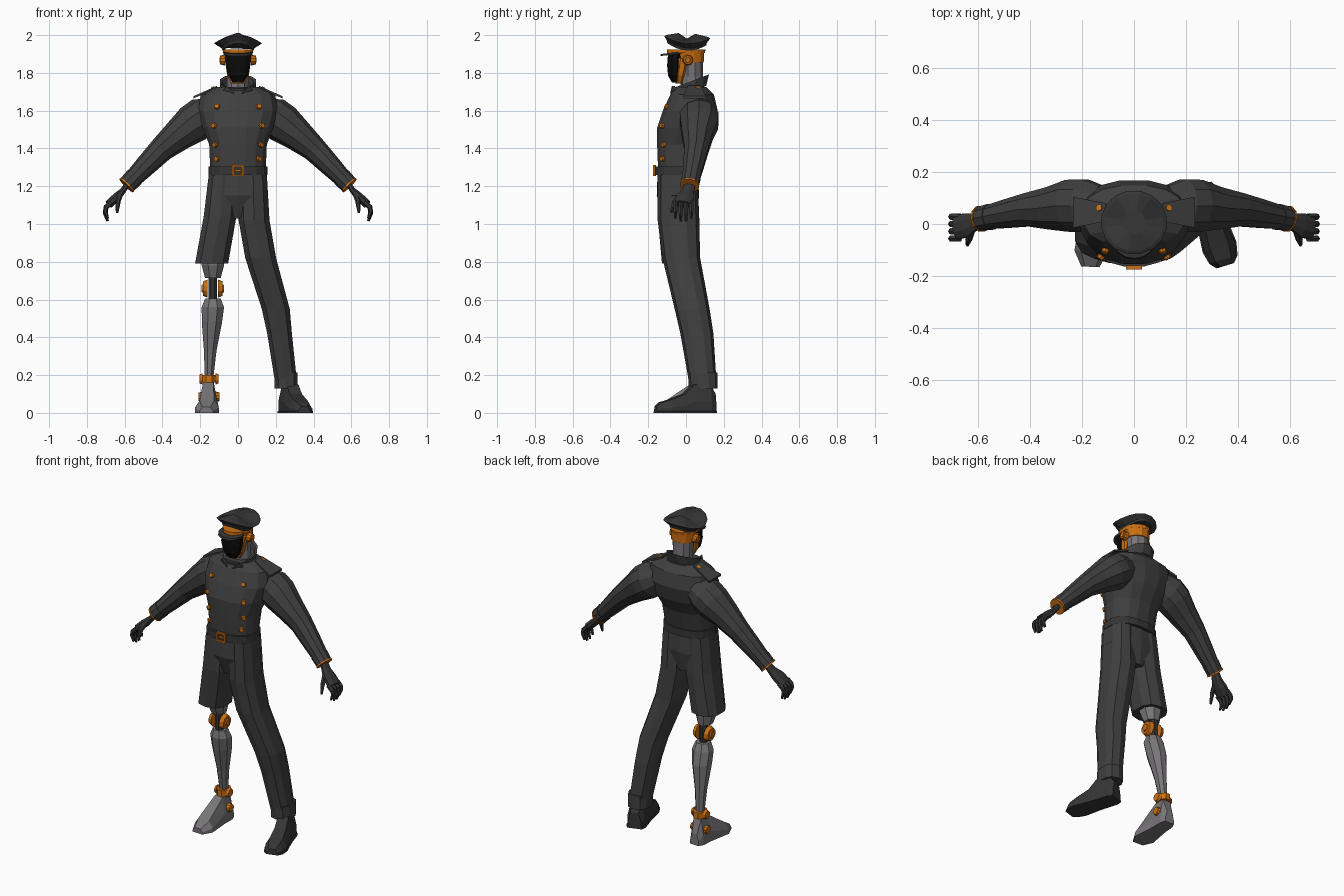
import bpy, bmesh, math
from mathutils import Vector, Matrix
from mathutils.bvhtree import BVHTree

cube = bpy.data.objects.get("Cube")
if cube:
    bpy.data.objects.remove(cube, do_unlink=True)


def material(name, red, green, blue):
    mat = bpy.data.materials.new(name)
    mat.use_nodes = True
    mat.diffuse_color = (red, green, blue, 1)
    shader = mat.node_tree.nodes["Principled BSDF"]
    shader.inputs["Base Color"].default_value = mat.diffuse_color
    return mat


CLOTH = material("charcoal cloth", .05, .05, .05)
LEATHER = material("dark leather", .036, .036, .036)
VISOR = material("black visor", .003, .003, .003)
STEEL = material("grey metal", .19, .18, .19)
ORANGE = material("orange trim", .6, .16, .006)
SIDES = (-1, 1)
SIDEWAYS = Vector((1, 0, 0))


def finish(name, bm, mat):
    bmesh.ops.recalc_face_normals(bm, faces=bm.faces)
    mesh = bpy.data.meshes.new(name)
    bm.to_mesh(mesh)
    bm.free()
    mesh.materials.append(mat)
    part = bpy.data.objects.new(name, mesh)
    bpy.context.collection.objects.link(part)
    return part


def skin(name, rings, mat):
    """Bridge rings of equal size and close both ends."""
    bm = bmesh.new()
    loops = [[bm.verts.new(point) for point in ring] for ring in rings]
    count = len(loops[0])
    for low, high in zip(loops, loops[1:]):
        for i in range(count):
            j = (i + 1) % count
            bm.faces.new((low[i], low[j], high[j], high[i]))
    bm.faces.new(loops[0])
    bm.faces.new(loops[-1])
    return finish(name, bm, mat)


def angles(sides):
    return [math.tau * (i + .5) / sides for i in range(sides)]


def stack(name, mat, *rows, x=0, lean=0, sides=12, slope=0, sag=0, box=1):
    """Level oval sections: height, half width, front, back.
    Optional fifth value shifts a section sideways."""
    def squared(value):
        return math.copysign(abs(value) ** box, value)
    rings = []
    for z, half, front, back, *shift in rows:
        middle, depth = (front + back) / 2, (back - front) / 2
        cx = x + sum(shift)
        rings.append([(cx + half * squared(math.cos(a)),
                       middle + depth * squared(math.sin(a)),
                       z + slope * depth * math.sin(a) + sag * math.sin(a) ** 2)
                      for a in angles(sides)])
    return skin(name, rings, mat)


def tube(name, mat, points, radii, flat=1, sides=8):
    """Sections square to a path; flat thins them across the path."""
    rings = []
    for i, (point, radius) in enumerate(zip(points, radii)):
        along = (points[min(i + 1, len(points) - 1)] - points[max(i - 1, 0)]).normalized()
        u = Vector((0, 1, 0))
        u = (u - along * u.dot(along)).normalized()
        v = along.cross(u) * flat
        rings.append([point + (u * math.cos(a) + v * math.sin(a)) * radius
                      for a in angles(sides)])
    return skin(name, rings, mat)


def disc(name, mat, position, axis, radius, depth, sides=10):
    bm = bmesh.new()
    turn = Vector(axis).to_track_quat('Z', 'Y').to_matrix().to_4x4()
    bmesh.ops.create_cone(bm, cap_ends=True, segments=sides, radius1=radius, radius2=radius * .8,
                          depth=depth, matrix=Matrix.Translation(position) @ turn)
    return finish(name, bm, mat)


def block(name, mat, position, size):
    bm = bmesh.new()
    place = Matrix.Translation(position) @ Matrix.Diagonal((*size, 1))
    bmesh.ops.create_cube(bm, size=1, matrix=place)
    return finish(name, bm, mat)


def foot(name, mat, heel, angle, rows):
    """Sections from heel to toe: distance, half width, height."""
    forward = Vector((math.sin(angle), -math.cos(angle), 0))
    across = Vector((math.cos(angle), math.sin(angle), 0))
    up = Vector((0, 0, 1))
    outline = ((-1, 0), (-1, .4), (-.6, 1), (.6, 1), (1, .4), (1, 0))
    skin(name, [[heel + forward * distance + across * half * a + up * height * b
                 for a, b in outline] for distance, half, height in rows], mat)


# Coat body
torso = stack("coat_body", CLOTH, (1.3, .15, -.15, .07), (1.42, .155, -.155, .1),
              (1.51, .19, -.155, .15), (1.6, .215, -.125, .17), (1.685, .2, -.085, .15),
              (1.725, .11, -.06, .11), sides=16, box=.85)
surface = BVHTree.FromPolygons([v.co for v in torso.data.vertices],
                               [list(face.vertices) for face in torso.data.polygons])

# Belt and buckle
stack("belt", LEATHER, (1.26, .16, -.165, .08), (1.305, .16, -.165, .08), sides=16, box=.85)
buckle = Vector((0, -.167, 1.283))
for side in SIDES:
    block("buckle_side", ORANGE, buckle + SIDEWAYS * .026 * side, (.01, .014, .06))
    block("buckle_bar", ORANGE, buckle + Vector((0, 0, .025)) * side, (.06, .014, .01))
block("buckle_pin", ORANGE, buckle, (.03, .01, .01))

# Collar rising towards the back, with front flaps
stack("collar", CLOTH, (1.7, .095, -.065, .11), (1.755, .1, -.075, .125),
      (1.75, .085, -.06, .11), (1.73, .08, -.05, .1), slope=.38)
for side in SIDES:
    flap = [Vector((.015 * side, -.085, 1.69)), Vector((.06 * side, -.075, 1.73)),
            Vector((.085 * side, -.055, 1.7))]
    skin("collar_flap", [flap, [corner + Vector((0, .015, 0)) for corner in flap]], CLOTH)


def button(name, start, direction, radius):
    hit, normal, *_ = surface.ray_cast(Vector(start), Vector(direction))
    disc(name, ORANGE, hit + normal * .005, normal, radius, radius, sides=8)


# Two button rows, shoulder buttons and straps
for side in SIDES:
    for x, z in ((.11, 1.62), (.125, 1.52), (.12, 1.42), (.11, 1.345)):
        button("chest_button", (x * side, -1, z), (0, 1, 0), .016)
    button("shoulder_button", (.13 * side, .06, 3), (0, 0, -1), .014)
    skin("shoulder_strap", [[(x * side, .045 + half * a, z + .012 * b)
                             for a, b in ((-1, 0), (1, 0), (1, 1), (-1, 1))]
                            for x, z, half in ((.11, 1.72, .035), (.235, 1.665, .06))], CLOTH)

# Sleeves, cuffs and gloved hands
for side in SIDES:
    def at(x, y, z):
        return Vector((x * side, y, z))

    elbow, wrist = at(.405, .055, 1.395), at(.59, .02, 1.205)
    along = (wrist - elbow).normalized()
    tube("sleeve", CLOTH, [at(.12, .075, 1.6), at(.19, .07, 1.565), at(.24, .07, 1.53),
                           at(.32, .06, 1.467), elbow, (elbow + wrist) / 2, wrist],
         [.075, .107, .105, .085, .067, .056, .043], sides=10)
    tube("cuff", CLOTH, [wrist - along * .06, wrist], [.052, .048], sides=10)
    tube("cuff_piping", ORANGE, [wrist - along * .006, wrist + along * .003], [.051, .051], sides=10)
    tube("glove_palm", LEATHER, [wrist, at(.61, .01, 1.175), at(.645, -.005, 1.14),
                                 at(.683, -.015, 1.105)], [.03, .035, .05, .048], flat=.5)
    for finger in range(4):
        y = .028 - .028 * finger
        tip = 1.03 if finger in (0, 3) else 1.015
        tube("finger", LEATHER, [at(.67, y, 1.115), at(.698, y, 1.09), at(.703, y, tip + .04),
                                 at(.69, y, tip)], [.014, .014, .012, .007], sides=6)
    tube("thumb", LEATHER, [at(.625, -.025, 1.155), at(.635, -.06, 1.12), at(.64, -.08, 1.06)],
         [.016, .014, .007], sides=6)

# Trousers: hips, long left leg, cut right leg
stack("trouser_hips", CLOTH, (1.28, .15, -.15, .06), (1.15, .163, -.155, .07),
      (1.03, .06, -.11, .05), sides=14, box=.8)
stack("trouser_leg_left", CLOTH, (1.26, .076, -.15, .06, .08), (1.02, .085, -.15, .07, .085),
      (.82, .085, -.125, .075, .12), (.55, .077, -.06, .125, .2), (.42, .068, -.03, .145, .22),
      (.14, .06, .02, .163, .257), sides=10, box=.8)
stack("trouser_cuff_left", CLOTH, (.215, .062, .01, .168), (.13, .064, .015, .168),
      x=.255, sides=10, box=.8)
stack("trouser_leg_right", CLOTH, (1.26, .078, -.15, .06, -.08), (1.04, .09, -.15, .07, -.095),
      (.79, .091, -.127, .075, -.14), sides=10, box=.8)

# Left shoe with sole
shoe = [(0, .04, .1), (.03, .053, .15), (.12, .053, .15), (.17, .056, .1),
        (.25, .063, .07), (.3, .052, .055), (.325, .03, .035)]
heel = Vector((.255, .15, 0))
foot("shoe_left", LEATHER, heel, .3, shoe)
foot("shoe_sole_left", LEATHER, heel, .3, [(row[0], row[1] + .005, .02) for row in shoe])

# Mechanical right leg: socket, knee joint and shin
knee = Vector((-.133, .008, .658))
stack("thigh_socket", STEEL, (.83, .07, -.085, .06), (.78, .064, -.08, .055),
      (.715, .045, -.05, .045), x=knee.x, sides=8)
stack("knee_link", LEATHER, (.72, .025, -.02, .04), (.58, .025, -.02, .04), x=knee.x, sides=8)
stack("shin", STEEL, (.605, .045, -.03, .06), (.56, .064, -.04, .08), (.48, .058, -.025, .1, -.005),
      (.33, .036, .02, .1, -.014), (.19, .025, .05, .105, -.02), x=knee.x, sides=8)

# Ankle joint and metal foot
ankle = Vector((-.153, .075, .18))
stack("ankle_ring", ORANGE, (.16, .04, .03, .125), (.2, .04, .03, .125), x=ankle.x, sides=8)
foot("metal_foot", STEEL, Vector((ankle.x, .135, 0)), -.05,
     [(0, .03, .07), (.03, .044, .16), (.1, .046, .16), (.24, .064, .065), (.3, .035, .03)])
for side in SIDES:
    out = SIDEWAYS * side
    disc("knee_disc", ORANGE, knee + out * .04, out, .048, .024)
    disc("knee_hub", ORANGE, knee + out * .054, out, .024, .01)
    disc("ankle_disc", ORANGE, ankle + out * .042, out, .03, .016)
    disc("heel_disc", ORANGE, ankle + out * .045 - Vector((0, 0, .095)), out, .028, .022)

# Neck, visor, jaw rim and head band
stack("neck", STEEL, (1.68, .06, -.03, .1), (1.78, .06, -.03, .09), (1.87, .066, -.03, .09), sides=10)
stack("visor", VISOR, (1.75, .03, -.075, -.03), (1.785, .055, -.095, -.025),
      (1.84, .068, -.1, -.02), (1.905, .068, -.095, -.02), sides=10, box=.85)
stack("jaw_rim", ORANGE, (1.745, .038, -.055, -.015), (1.785, .06, -.06, 0),
      (1.88, .073, -.055, .03), sides=10, box=.85)
stack("head_band", ORANGE, (1.855, .071, -.04, .096), (1.925, .077, -.06, .1))
ear = Vector((0, .01, 1.868))
for side in SIDES:
    out = SIDEWAYS * side
    disc("ear_disc", ORANGE, ear + out * .082, out, .029, .024)
    disc("ear_hub", ORANGE, ear + out * .095, out, .016, .006)

# Peaked cap
stack("cap_strap", ORANGE, (1.905, .08, -.1, .1), (1.925, .083, -.1, .104), sides=14)
stack("cap_crown", LEATHER, (1.918, .084, -.1, .11), (1.93, .088, -.103, .112),
      (1.955, .128, -.117, .13), (1.962, .115, -.105, .118), (1.975, .045, -.04, .05),
      sides=16, slope=-.05, sag=.035)
stack("cap_peak", LEATHER, (1.897, .078, -.137, 0), (1.908, .08, -.132, 0), sides=14, slope=.12)
